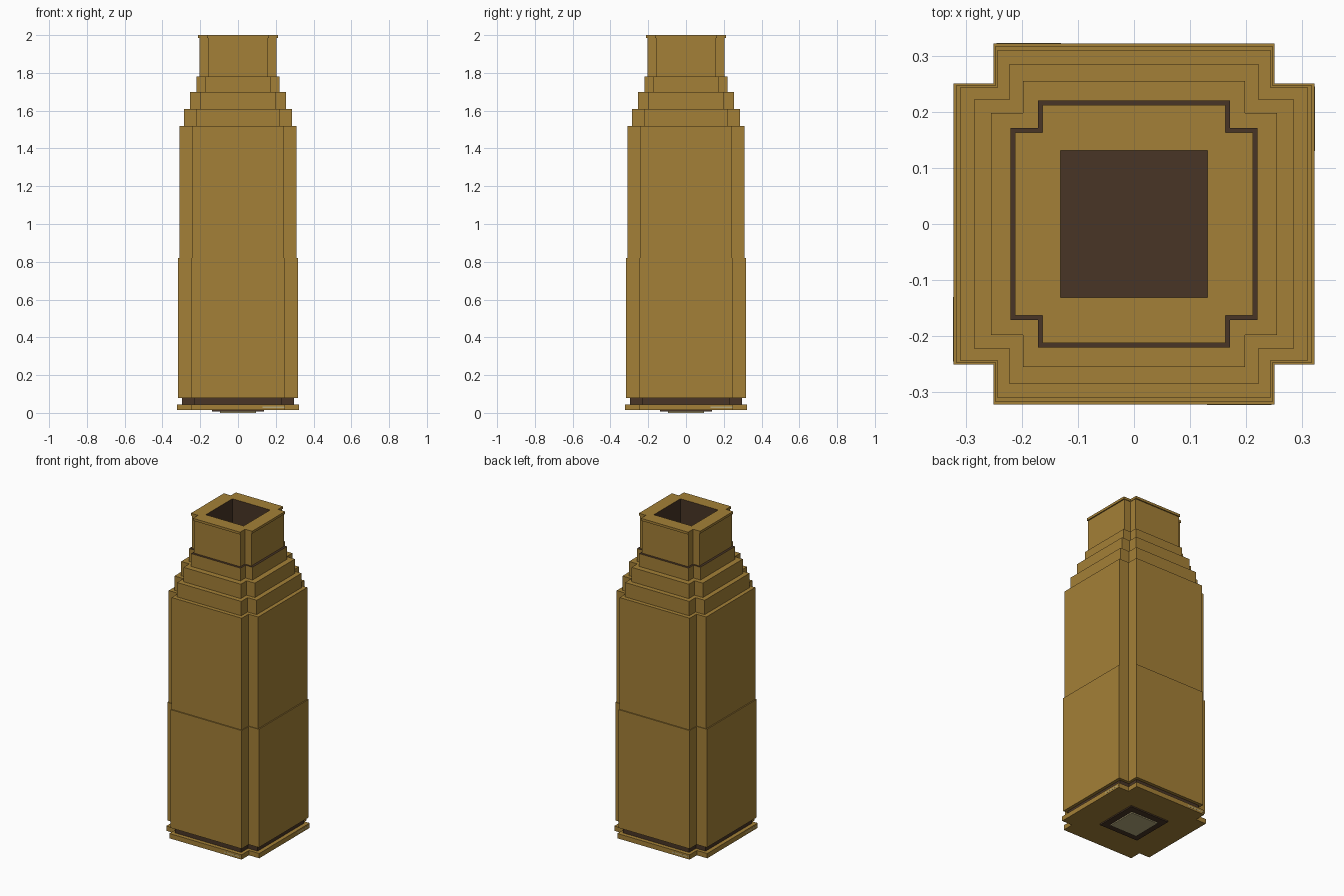
import bpy, bmesh
from math import pi
from mathutils import Matrix

if "Cube" in bpy.data.objects:
    bpy.data.objects.remove(bpy.data.objects["Cube"])


def material(name, srgb):
    m = bpy.data.materials.new(name)
    m.diffuse_color = [(c / 255 / 12.92 if c < 11 else ((c / 255 + 0.055) / 1.055) ** 2.4)
                       for c in srgb] + [1.0]
    m.use_nodes = True
    m.node_tree.nodes["Principled BSDF"].inputs["Base Color"].default_value = m.diffuse_color
    return m


BRASS = material("brass", (164, 128, 55))
DARK = material("dark_brown", (72, 53, 38))
PALE = material("pale_metal", (182, 170, 125))


def finish(name, bm, mats):
    bmesh.ops.recalc_face_normals(bm, faces=bm.faces)
    mesh = bpy.data.meshes.new(name)
    bm.to_mesh(mesh)
    bm.free()
    for m in mats:
        mesh.materials.append(m)
    ob = bpy.data.objects.new(name, mesh)
    bpy.context.collection.objects.link(ob)
    return ob


def outline(h, w):
    """Square with notched corners: half size h, flat side half width w."""
    quarter = [(h, -w), (h, w), (w, w)]
    pts = []
    for _ in range(4):
        pts += quarter
        quarter = [(-y, x) for x, y in quarter]
    return pts


def ring(bm, pts, z):
    return [bm.verts.new((x, y, z)) for x, y in pts]


def bridge(bm, a, b, mat=0):
    n = len(a)
    for i in range(n):
        j = (i + 1) % n
        bm.faces.new((a[i], a[j], b[j], b[i])).material_index = mat


def notched_block(name, h, w, z0, z1, mats, top=0):
    bm = bmesh.new()
    a, b = ring(bm, outline(h, w), z0), ring(bm, outline(h, w), z1)
    bridge(bm, a, b)
    bm.faces.new(a)
    bm.faces.new(b).material_index = top
    return finish(name, bm, mats)


def box(name, x0, x1, y0, y1, z0, z1, mat):
    bm = bmesh.new()
    pts = [(x0, y0), (x1, y0), (x1, y1), (x0, y1)]
    a, b = ring(bm, pts, z0), ring(bm, pts, z1)
    bridge(bm, a, b)
    bm.faces.new(a)
    bm.faces.new(b)
    return finish(name, bm, [mat])


# Base rim, extractor groove, body and stepped shoulder
notched_block("base_rim", 0.322, 0.25, 0.015, 0.045, [BRASS])
notched_block("extractor_groove", 0.297, 0.23, 0.045, 0.08, [DARK])
notched_block("lower_body", 0.317, 0.247, 0.08, 0.82, [BRASS])
notched_block("upper_body", 0.31, 0.243, 0.82, 1.52, [BRASS])
notched_block("shoulder_low", 0.285, 0.222, 1.52, 1.61, [BRASS])
notched_block("shoulder_middle", 0.255, 0.198, 1.61, 1.70, [BRASS])
notched_block("shoulder_top", 0.22, 0.171, 1.70, 1.78, [BRASS, DARK], top=1)

# Hollow neck with a thin lip and dark bore
bm = bmesh.new()
levels = [(0.205, 0.16, 1.78), (0.205, 0.16, 1.985), (0.212, 0.163, 1.985), (0.212, 0.163, 2.0)]
rings = [ring(bm, outline(h, w), z) for h, w, z in levels]
for a, b in zip(rings, rings[1:]):
    bridge(bm, a, b)
q = 0.131
square = [(q, -q), (q, q), (-q, q), (-q, -q)]
mouth, floor = ring(bm, square, 2.0), ring(bm, square, 1.782)
lip = rings[-1]
for k in range(4):
    s, e, notch, nxt = (lip[(3 * k + i) % 12] for i in range(4))
    c0, c1 = mouth[k], mouth[(k + 1) % 4]
    bm.faces.new((s, e, c1, c0))
    bm.faces.new((e, notch, c1))
    bm.faces.new((notch, nxt, c1))
bridge(bm, mouth, floor, 1)
bm.faces.new(floor).material_index = 1
finish("neck", bm, [BRASS, DARK])

# Primer under the base
box("primer_surround", -0.137, 0.137, -0.137, 0.137, 0.007, 0.015, DARK)
box("primer", -0.095, 0.095, -0.095, 0.095, 0.0, 0.007, PALE)

# Thin worn strip on each side of the rim
for k in range(4):
    strip = box("rim_strip", 0.13, 0.245, -0.3225, -0.3215, 0.027, 0.033, PALE)
    strip.data.transform(Matrix.Rotation(k * pi / 2, 4, 'Z'))
